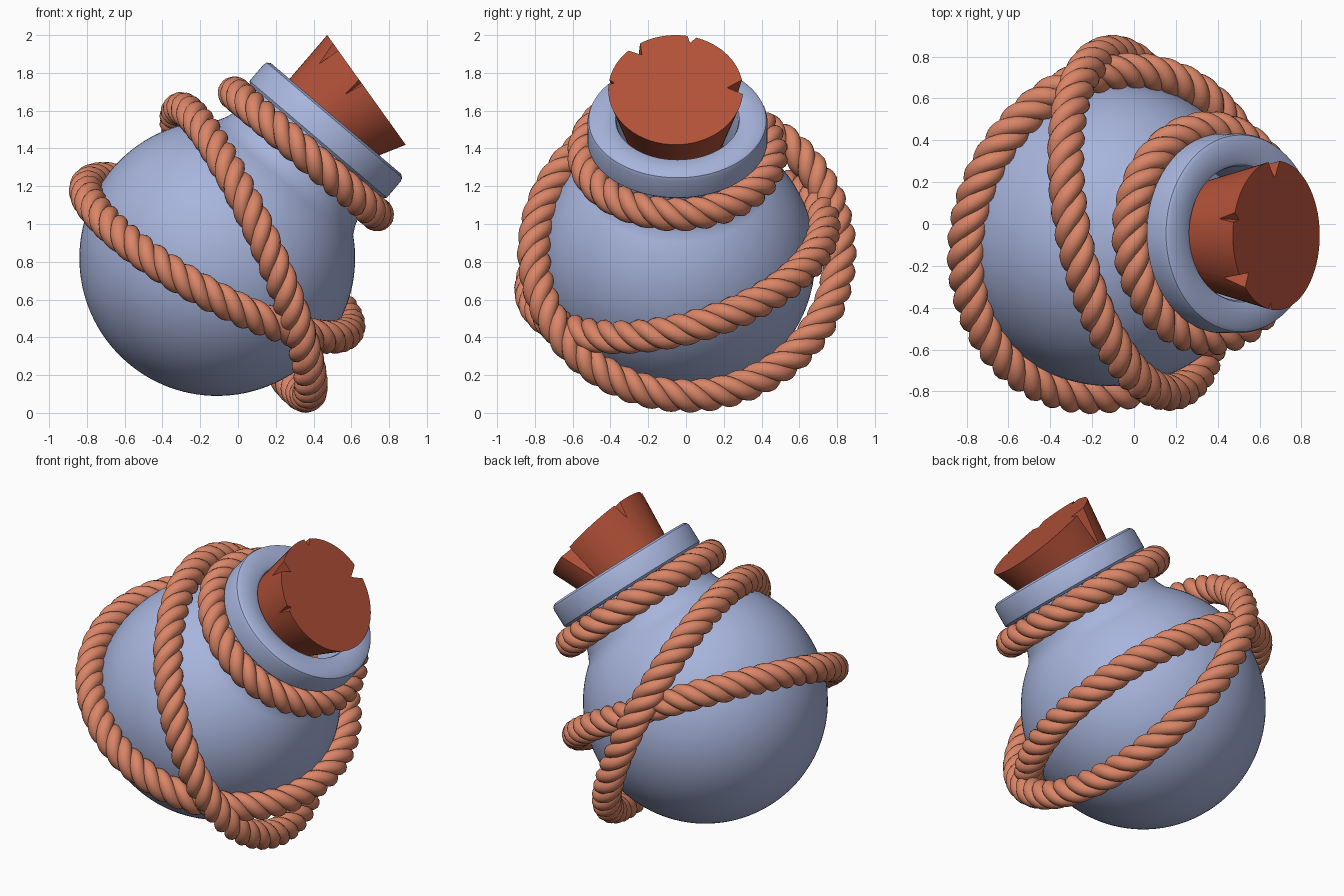
import bpy, bmesh, math
from mathutils import Vector, Matrix

if "Cube" in bpy.data.objects:
    bpy.data.objects.remove(bpy.data.objects["Cube"])


def material(name, rgb):
    m = bpy.data.materials.new(name)
    m.diffuse_color = (*rgb, 1)
    m.use_nodes = True
    m.node_tree.nodes["Principled BSDF"].inputs["Base Color"].default_value = m.diffuse_color
    return m


BLUE = material("pale_blue_glass", (0.39, 0.46, 0.72))
ROPE = material("orange_rope", (0.70, 0.235, 0.135))
CORK = material("red_brown_cork", (0.45, 0.083, 0.04))


def activate(ob):
    bpy.ops.object.select_all(action='DESELECT')
    ob.select_set(True)
    bpy.context.view_layer.objects.active = ob


def add_mesh(name, bm, mat, matrix):
    bmesh.ops.recalc_face_normals(bm, faces=bm.faces)
    me = bpy.data.meshes.new(name)
    bm.to_mesh(me)
    bm.free()
    me.materials.append(mat)
    ob = bpy.data.objects.new(name, me)
    ob.matrix_world = matrix
    bpy.context.collection.objects.link(ob)
    return ob


def tilted(loc, degrees):
    return Matrix.Translation(loc) @ Matrix.Rotation(math.radians(degrees), 4, 'Y')


# Bottle: round body, short neck, thick lip and open mouth, spun from a profile
CENTRE = Vector((-0.11, -0.045, 0.82))
TILT = 40.4
BODY_R = 0.73
profile = []
for i in range(49):
    a = math.pi - (math.pi - math.radians(40)) * i / 48
    profile.append((BODY_R * math.sin(a), BODY_R * math.cos(a)))
profile += [(0.447, 0.60), (0.43, 0.65), (0.42, 0.70), (0.42, 0.81),
            (0.462, 0.81), (0.477, 0.825), (0.477, 0.94), (0.47, 0.958),
            (0.452, 0.97), (0.345, 0.97), (0.328, 0.962), (0.32, 0.945), (0.32, 0.60)]
bm = bmesh.new()
vs = [bm.verts.new((r, 0, z)) for r, z in profile]
es = [bm.edges.new(p) for p in zip(vs, vs[1:])]
bmesh.ops.spin(bm, geom=vs + es, cent=(0, 0, 0), axis=(0, 0, 1),
               angle=math.tau, steps=96, use_duplicate=False)
bmesh.ops.remove_doubles(bm, verts=bm.verts, dist=0.0005)
bottle = add_mesh("bottle", bm, BLUE, tilted(CENTRE, TILT))
# keep the outside facing outwards even though the mouth is open
bm = bmesh.new()
bm.from_mesh(bottle.data)
low = min(bm.faces, key=lambda f: f.calc_center_median().z)
if low.normal.z > 0:
    bmesh.ops.reverse_faces(bm, faces=bm.faces)
bm.to_mesh(bottle.data)
bm.free()
activate(bottle)
bpy.ops.object.shade_smooth_by_angle(angle=math.radians(35))

# Cork: tapered plug, tilted further than the neck, with chips cut from its rim
LENGTH = 0.50
cork_frame = tilted((0.68, -0.055, 1.71), 54.4)
bm = bmesh.new()
bmesh.ops.create_cone(bm, cap_ends=True, segments=64, radius1=0.235, radius2=0.357,
                      depth=LENGTH, matrix=Matrix.Translation((0, 0, -LENGTH / 2)))
cork = add_mesh("cork", bm, CORK, cork_frame)


def chip(angle, size, depth):
    """Cut a three-sided wedge from the cork's rim, pointing inwards and down."""
    a = math.radians(angle)
    b = bmesh.new()
    bmesh.ops.create_cone(b, cap_ends=True, segments=3, radius1=0.002, radius2=size,
                          depth=depth + 0.02)
    pts = [v.co.xy for v in b.verts if v.co.z > 0]
    tip = math.atan2(pts[0].y, pts[0].x)
    m = (Matrix.Translation((0.357 * math.cos(a), 0.357 * math.sin(a), 0.01 - depth / 2))
         @ Matrix.Rotation(a + math.pi - tip, 4, 'Z'))
    bmesh.ops.transform(b, matrix=m, verts=b.verts)
    # lean the point towards the tapered side
    for v in b.verts:
        if v.co.z < -depth / 2:
            v.co.x -= 0.25 * depth * math.cos(a)
            v.co.y -= 0.25 * depth * math.sin(a)
    cutter = add_mesh("chip_cutter", b, CORK, cork_frame)
    cutter.hide_render = True
    mod = cork.modifiers.new("chip", 'BOOLEAN')
    mod.operation = 'DIFFERENCE'
    mod.solver = 'EXACT'
    mod.object = cutter
    activate(cork)
    bpy.ops.object.modifier_apply(modifier=mod.name)
    bpy.data.objects.remove(cutter)


for angle, size, depth in [(93, 0.085, 0.26), (218, 0.075, 0.12),
                           (166, 0.045, 0.10), (262, 0.03, 0.10)]:
    chip(angle, size, depth)
activate(cork)
bpy.ops.object.shade_smooth_by_angle(angle=math.radians(25))


# Ropes: three strands twisted around a closed loop
def rope(name, centre, u, v, twists, steps):
    c, u, v = Vector(centre), Vector(u), Vector(v)
    n = u.cross(v).normalized()
    cu = bpy.data.curves.new(name, 'CURVE')
    cu.dimensions = '3D'
    cu.bevel_depth = 0.044
    cu.bevel_resolution = 4
    for k in range(3):
        sp = cu.splines.new('POLY')
        sp.points.add(steps - 1)
        sp.use_cyclic_u = True
        for i, p in enumerate(sp.points):
            t = math.tau * i / steps
            out = u * math.cos(t) + v * math.sin(t)
            phi = -twists * t + k * math.tau / 3
            q = c + out + 0.046 * (out.normalized() * math.cos(phi) + n * math.sin(phi))
            p.co = (*q, 1)
    cu.materials.append(ROPE)
    ob = bpy.data.objects.new(name, cu)
    bpy.context.collection.objects.link(ob)
    activate(ob)
    bpy.ops.object.convert(target='MESH')
    bpy.ops.object.shade_smooth_by_angle(angle=math.radians(60))


s, k = math.sin(math.radians(TILT)), math.cos(math.radians(TILT))
neck_centre = CENTRE + 0.724 * Vector((s, 0, k))
rope("neck_rope", neck_centre, (0.496 * k, 0, -0.496 * s), (0, 0.496, 0), 10, 200)
rope("upper_body_rope", (0.03, 0.005, 0.85), (0.33, 0, -0.76), (-0.135, 0.81, 0), 16, 320)
rope("lower_body_rope", CENTRE, (0.69, 0, -0.385), (-0.09, -0.775, -0.166), 16, 320)
